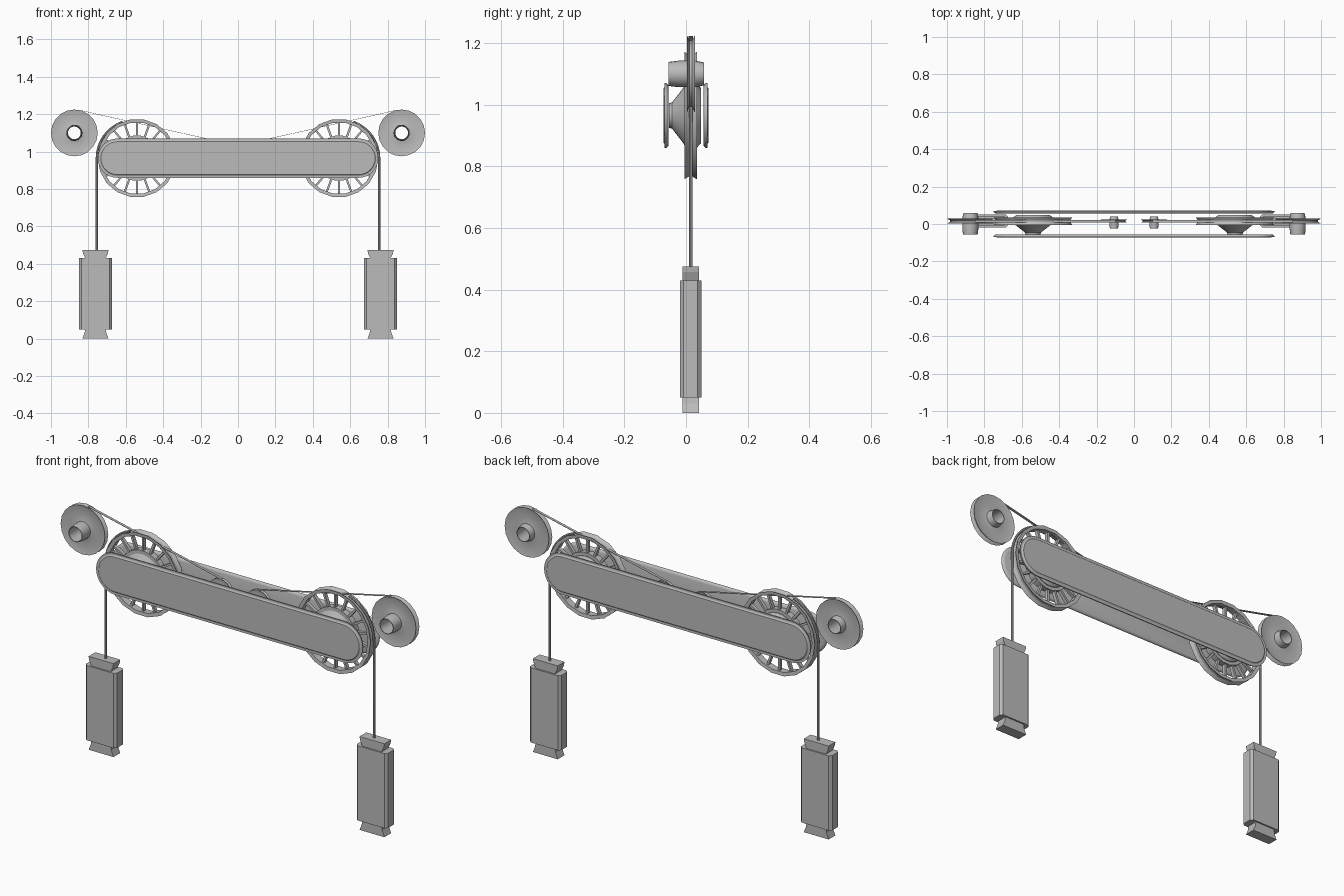
import bpy, bmesh, math
from mathutils import Vector, Matrix

if "Cube" in bpy.data.objects:
    bpy.data.objects.remove(bpy.data.objects["Cube"])

grey = bpy.data.materials.new("plain grey")
grey.diffuse_color = (0.5, 0.5, 0.5, 1)
grey.use_nodes = True
grey.node_tree.nodes["Principled BSDF"].inputs["Base Color"].default_value = grey.diffuse_color
YC = 0.015  # middle plane of the wheels and ropes


def finish(name, bm, smooth=30):
    bmesh.ops.recalc_face_normals(bm, faces=bm.faces[:])
    me = bpy.data.meshes.new(name)
    bm.to_mesh(me)
    bm.free()
    me.materials.append(grey)
    ob = bpy.data.objects.new(name, me)
    bpy.context.collection.objects.link(ob)
    if smooth:
        bpy.ops.object.select_all(action='DESELECT')
        ob.select_set(True)
        bpy.context.view_layer.objects.active = ob
        bpy.ops.object.shade_smooth_by_angle(angle=math.radians(smooth))
    return ob


def loft(bm, loops, caps=False, cyclic=False):
    rings = [[bm.verts.new(p) for p in lp] for lp in loops]
    pairs = list(zip(rings, rings[1:])) + ([(rings[-1], rings[0])] if cyclic else [])
    for a, b in pairs:
        for i in range(len(a)):
            j = (i + 1) % len(a)
            bm.faces.new((a[i], a[j], b[j], b[i]))
    if caps:
        bm.faces.new(rings[0])
        bm.faces.new(rings[-1])


def lathe(bm, profile, x, z, n, scale=1, caps=False):
    """Turn (y, radius) points around the y axis; closed ring unless capped."""
    loops = []
    for y, r in profile:
        loops.append([(x + r * scale * math.cos(2 * math.pi * i / n), YC + y * scale,
                       z + r * scale * math.sin(2 * math.pi * i / n)) for i in range(n)])
    loft(bm, loops, caps, not caps)


def box(bm, center, size, rot=None):
    m = Matrix.Translation(center) @ (rot or Matrix()) @ Matrix.Diagonal((*size, 1))
    return bmesh.ops.create_cube(bm, size=1, matrix=m)['verts']


def pulley(name, x, z, scale, n):
    bm = bmesh.new()
    # grooved, dished disc
    lathe(bm, [(-.012, .125), (-.004, .108), (.004, .108), (.014, .125), (.012, .115),
               (.007, .07), (.012, .041), (-.012, .041), (-.005, .07), (-.010, .115)],
          x, z, n, scale)
    # barrel-shaped hollow hub
    lathe(bm, [(-.072, .039), (-.04, .043), (.015, .043), (.044, .037),
               (.044, .034), (-.072, .036)], x, z, n, scale)
    finish(name, bm)


def stadium(r, y, half=0.645, z=0.965, n=16):
    pts = []
    for cx, a0 in ((half, -math.pi / 2), (-half, math.pi / 2)):
        for i in range(n + 1):
            a = a0 + math.pi * i / n
            pts.append((cx + r * math.cos(a), y, z + r * math.sin(a)))
    return pts


# Front and back side plates with a raised inner face
for name, s in (("front_plate", -1), ("back_plate", 1)):
    bm = bmesh.new()
    prof = [(.056, .092), (.058, .1), (.064, .105), (.069, .105), (.067, .096),
            (.069, .092), (.073, .088)]
    loft(bm, [stadium(r, s * y) for y, r in prof], caps=True)
    finish(name, bm, 40)

for side, s in (("left", -1), ("right", 1)):
    wx, wz = s * 0.54, 0.965
    # Spoked wheel: grooved rim, inner ring, spokes
    bm = bmesh.new()
    lathe(bm, [(-.02, .21), (-.005, .2), (.005, .2), (.02, .21), (.018, .192), (-.018, .192)],
          wx, wz, 18)
    lathe(bm, [(-.016, .122), (.016, .122), (.016, .1), (-.016, .1)], wx, wz, 18)
    for i in range(18):
        a = 2 * math.pi * (i + .5) / 18
        c = Vector((wx + .156 * math.cos(a), YC, wz + .156 * math.sin(a)))
        box(bm, c, (.075, .018, .011), Matrix.Rotation(-a, 4, 'Y'))
    finish(side + "_spoked_wheel", bm, 25)

    # Cone hub of the wheel
    bm = bmesh.new()
    lathe(bm, [(-.07, .04), (-.06, .043), (-.025, .088), (-.015, .105), (.02, .105),
               (.033, .09)], wx, wz, 24, caps=True)
    finish(side + "_wheel_hub", bm)

    # Outer pulley and small middle pulley
    pulley(side + "_outer_pulley", s * .875, 1.1, 1, 20)
    pulley(side + "_middle_pulley", s * .107, .985, .56, 20)

    # Flat belt from outer pulley to middle pulley
    bm = bmesh.new()
    a, b = Vector((s * .85, YC, 1.222)), Vector((s * .1, YC, 1.054))
    d = b - a
    box(bm, (a + b) / 2, (d.length, .014, .002),
        Matrix.Rotation(-math.atan2(d.z, d.x), 4, 'Y'))
    finish(side + "_belt", bm, 0)

    # Hanging rope that bends over the wheel
    bm = bmesh.new()
    path = [(.755, .465, 0)]
    for i in range(9):
        t = math.radians(70 * i / 8)
        path.append((.54 + .211 * math.cos(t) + .004, .965 + .207 * math.sin(t), t))
    loops = []
    for px, pz, t in path:
        loops.append([(s * (px + .006 * math.cos(k) * math.cos(t)), YC + .006 * math.sin(k),
                       pz + .006 * math.cos(k) * math.sin(t))
                      for k in (2 * math.pi * j / 8 for j in range(8))])
    loft(bm, loops, caps=True)
    finish(side + "_rope", bm, 40)

    # Weight body with chamfered upright edges
    bm = bmesh.new()
    box(bm, (s * .762, YC, .24), (.176, .07, .38))
    edges = [e for e in bm.edges if abs(e.verts[0].co.z - e.verts[1].co.z) > .1]
    bmesh.ops.bevel(bm, geom=edges, offset=.012, segments=1, affect='EDGES')
    finish(side + "_weight", bm, 0)

    # Flared caps above and below the weight
    for part, z0, z1, w0, w1 in (("top_cap", .43, .475, .055, .07),
                                 ("bottom_cap", 0, .05, .07, .055)):
        bm = bmesh.new()
        loft(bm, [[(s * .762 + u * w, YC + v * .027, z) for u, v in
                   ((-1, -1), (1, -1), (1, 1), (-1, 1))]
                  for z, w in ((z0, w0), (z0 + .6 * (z1 - z0), w0 + .8 * (w1 - w0)), (z1, w1))],
             caps=True)
        finish(side + "_weight_" + part, bm, 0)
